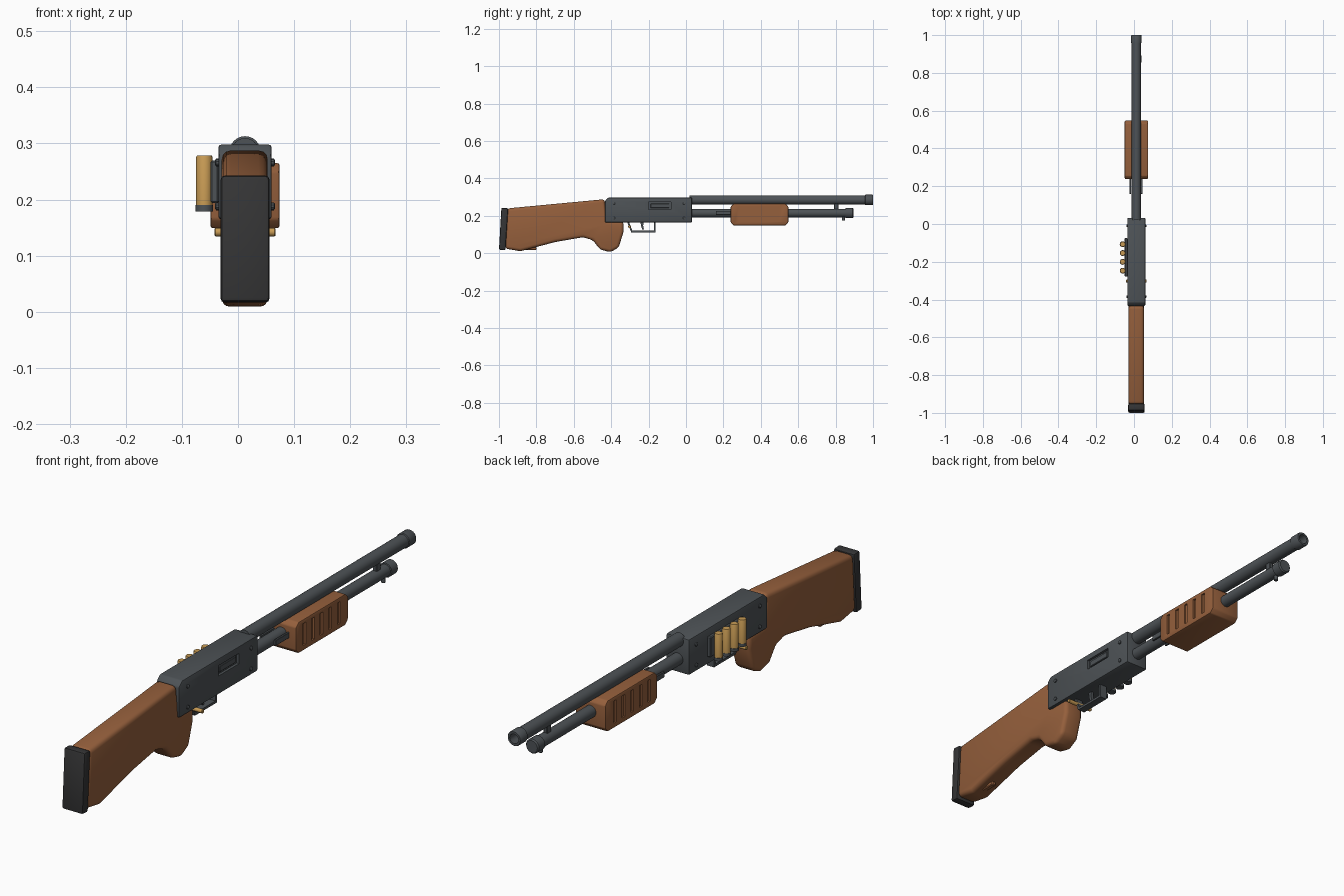
import bpy, bmesh
from math import radians
from mathutils import Matrix, Vector

cube = bpy.data.objects.get("Cube")
if cube:
    bpy.data.objects.remove(cube, do_unlink=True)

CX = 0.0125  # centre plane of the body


def material(name, rgb):
    m = bpy.data.materials.new(name)
    m.use_nodes = True
    col = (*rgb, 1)
    m.diffuse_color = col
    m.node_tree.nodes["Principled BSDF"].inputs["Base Color"].default_value = col
    return m


WOOD = material("wood", (0.30, 0.115, 0.045))
STEEL = material("steel", (0.075, 0.085, 0.093))
RUBBER = material("rubber", (0.035, 0.035, 0.036))
BRASS = material("brass", (0.58, 0.33, 0.09))


def finish(name, bm, mat, bevel=0, segments=1, cutter=None):
    bmesh.ops.recalc_face_normals(bm, faces=bm.faces)
    me = bpy.data.meshes.new(name)
    bm.to_mesh(me)
    bm.free()
    ob = bpy.data.objects.new(name, me)
    bpy.context.collection.objects.link(ob)
    me.materials.append(mat)
    bpy.ops.object.select_all(action='DESELECT')
    ob.select_set(True)
    bpy.context.view_layer.objects.active = ob
    if bevel:
        b = ob.modifiers.new("Bevel", 'BEVEL')
        b.width, b.segments = bevel, segments
        b.limit_method, b.angle_limit = 'ANGLE', radians(25)
        bpy.ops.object.modifier_apply(modifier=b.name)
    if cutter:
        c = ob.modifiers.new("Cut", 'BOOLEAN')
        c.operation, c.solver, c.object = 'DIFFERENCE', 'EXACT', cutter
        bpy.ops.object.modifier_apply(modifier=c.name)
        bpy.data.objects.remove(cutter, do_unlink=True)
    bpy.ops.object.shade_smooth_by_angle(angle=radians(35))
    return ob


def add_box(bm, x, y, z):
    lo, hi = Vector((x[0], y[0], z[0])), Vector((x[1], y[1], z[1]))
    mat = Matrix.Translation((lo + hi) / 2) @ Matrix.Diagonal((*(hi - lo), 1))
    bmesh.ops.create_cube(bm, size=1, matrix=mat)


def boxes(name, items, mat, bevel=0, **kw):
    bm = bmesh.new()
    for it in items:
        add_box(bm, *it)
    return finish(name, bm, mat, bevel, **kw)


def plate(name, yz, x0, x1, mat, bevel=0, segments=1, cutter=None):
    """Side profile extruded across the width."""
    bm = bmesh.new()
    f = bm.faces.new([bm.verts.new((x0, y, z)) for y, z in yz])
    ext = bmesh.ops.extrude_face_region(bm, geom=[f])["geom"]
    verts = [v for v in ext if isinstance(v, bmesh.types.BMVert)]
    bmesh.ops.translate(bm, verts=verts, vec=(x1 - x0, 0, 0))
    return finish(name, bm, mat, bevel, segments, cutter)


def turned(name, rings, origin, axis, mat, sides=24):
    """Rings of (distance, radius) lofted along an axis; zero radius closes."""
    bm = bmesh.new()
    rot = Vector((0, 0, 1)).rotation_difference(Vector(axis)).to_matrix()
    loops = []
    for d, r in rings:
        loop = []
        for i in range(sides):
            p = Matrix.Rotation(radians(360 * i / sides), 3, 'Z') @ Vector((r, 0, d))
            loop.append(bm.verts.new(rot @ p + Vector(origin)))
        loops.append(loop)
    for a, b in zip(loops, loops[1:]):
        for i in range(sides):
            j = (i + 1) % sides
            bm.faces.new((a[i], a[j], b[j], b[i]))
    bm.faces.new(loops[0])
    bm.faces.new(loops[-1])
    return finish(name, bm, mat)


# Stock with grip, and its rubber pad
plate("stock", [(-0.955, 0.24), (-0.435, 0.289), (-0.42, 0.17), (-0.334, 0.17),
                (-0.334, 0.115), (-0.36, 0.03), (-0.405, 0.006), (-0.46, 0.02),
                (-0.498, 0.07), (-0.55, 0.086), (-0.70, 0.06), (-0.885, 0.011),
                (-0.968, 0.025)],
      -0.029, 0.053, WOOD, 0.016, 3)
plate("butt_pad", [(-0.987, 0.243), (-0.951, 0.241), (-0.965, 0.016), (-1.0, 0.018)],
      -0.031, 0.056, RUBBER, 0.007, 2)
boxes("stock_underside_mount", [((0.003, 0.022), (-0.86, -0.80), (0.017, 0.033))], WOOD, 0.003)

# Receiver with a recessed ejection port and a raised bolt face inside it
port = boxes("port_cutter", [((0.05, 0.08), (-0.20, -0.08), (0.234, 0.273))], STEEL)
port.hide_render = True
plate("receiver", [(-0.433, 0.165), (0.032, 0.165), (0.032, 0.298), (-0.415, 0.298),
                   (-0.433, 0.28)], -0.035, 0.06, STEEL, 0.005, 2, cutter=port)
boxes("bolt_face", [((0.045, 0.056), (-0.19, -0.09), (0.242, 0.265))], STEEL, 0.002)

# Receiver screws on both sides
for side, x in (("left", 0.059), ("right", -0.034)):
    d = 1 if side == "left" else -1
    for y in (-0.385, -0.01):
        for z in (0.188, 0.266):
            turned("receiver_screw_" + side, [(0, 0.007), (0.005, 0.007), (0.007, 0.004)],
                   (x, y, z), (d, 0, 0), STEEL, 10)

# Barrel with hollow muzzle ring, magazine tube with cap
turned("barrel", [(0.02, 0.0245), (0.957, 0.0245), (0.959, 0.028), (0.997, 0.028), (1.0, 0.026),
                  (1.0, 0.018), (0.95, 0.018)], (CX, 0, 0.285), (0, 1, 0), STEEL)
turned("magazine_tube", [(0.02, 0.0225), (0.853, 0.0225), (0.854, 0.027), (0.89, 0.027),
                         (0.895, 0.023)], (CX, 0, 0.215), (0, 1, 0), STEEL)
boxes("barrel_bracket", [((0.004, 0.021), (0.79, 0.816), (0.228, 0.27))], STEEL, 0.003)
turned("cap_stud", [(0, 0.008), (0.02, 0.008), (0.022, 0.006)],
       (CX, 0.842, 0.196), (0, 0, -1), STEEL, 12)

# Fore-end with grip grooves, and its action bars
grooves = []
for i in range(5):
    y = 0.288 + 0.0505 * i
    for xs in ((0.067, 0.09), (-0.07, -0.043)):
        grooves.append((xs, (y - 0.008, y + 0.008), (0.168, 0.25)))
groove_cutter = boxes("groove_cutter", grooves, WOOD)
groove_cutter.hide_render = True
plate("fore_end", [(0.239, 0.165), (0.254, 0.149), (0.532, 0.149), (0.547, 0.165),
                   (0.547, 0.25), (0.532, 0.265), (0.254, 0.265), (0.239, 0.25)],
      -0.049, 0.074, WOOD, 0.004, 2, cutter=groove_cutter)
boxes("action_bars", [((x - 0.004, x + 0.004), (0.16, 0.25), (0.205, 0.226))
                      for x in (-0.02, 0.041)], STEEL, 0.001)

# Trigger guard, trigger and cross pin
plate("trigger_guard", [(-0.315, 0.168), (-0.293, 0.112), (-0.163, 0.112), (-0.163, 0.168),
                        (-0.172, 0.168), (-0.172, 0.121), (-0.287, 0.121), (-0.305, 0.168)],
      -0.002, 0.027, STEEL)
plate("trigger", [(-0.243, 0.168), (-0.226, 0.168), (-0.229, 0.148), (-0.225, 0.127),
                  (-0.234, 0.127), (-0.241, 0.147)], 0.007, 0.018, STEEL)
turned("cross_pin", [(0, 0.006), (0.002, 0.0075), (0.107, 0.0075), (0.109, 0.006)],
       (-0.042, -0.302, 0.142), (1, 0, 0), BRASS, 12)

# Side holder carrying four shells
boxes("shell_holder", [((-0.049, -0.034), (-0.278, -0.075), (0.194, 0.27))], STEEL, 0.003)
for i in range(4):
    y = -0.107 - 0.0467 * i
    turned("shell", [(0, 0.0145), (0.086, 0.0145), (0.089, 0.013)],
           (-0.06, y, 0.19), (0, 0, 1), BRASS, 16)
    turned("shell_base", [(0, 0.0155), (0.011, 0.0155)],
           (-0.06, y, 0.179), (0, 0, 1), STEEL, 16)
